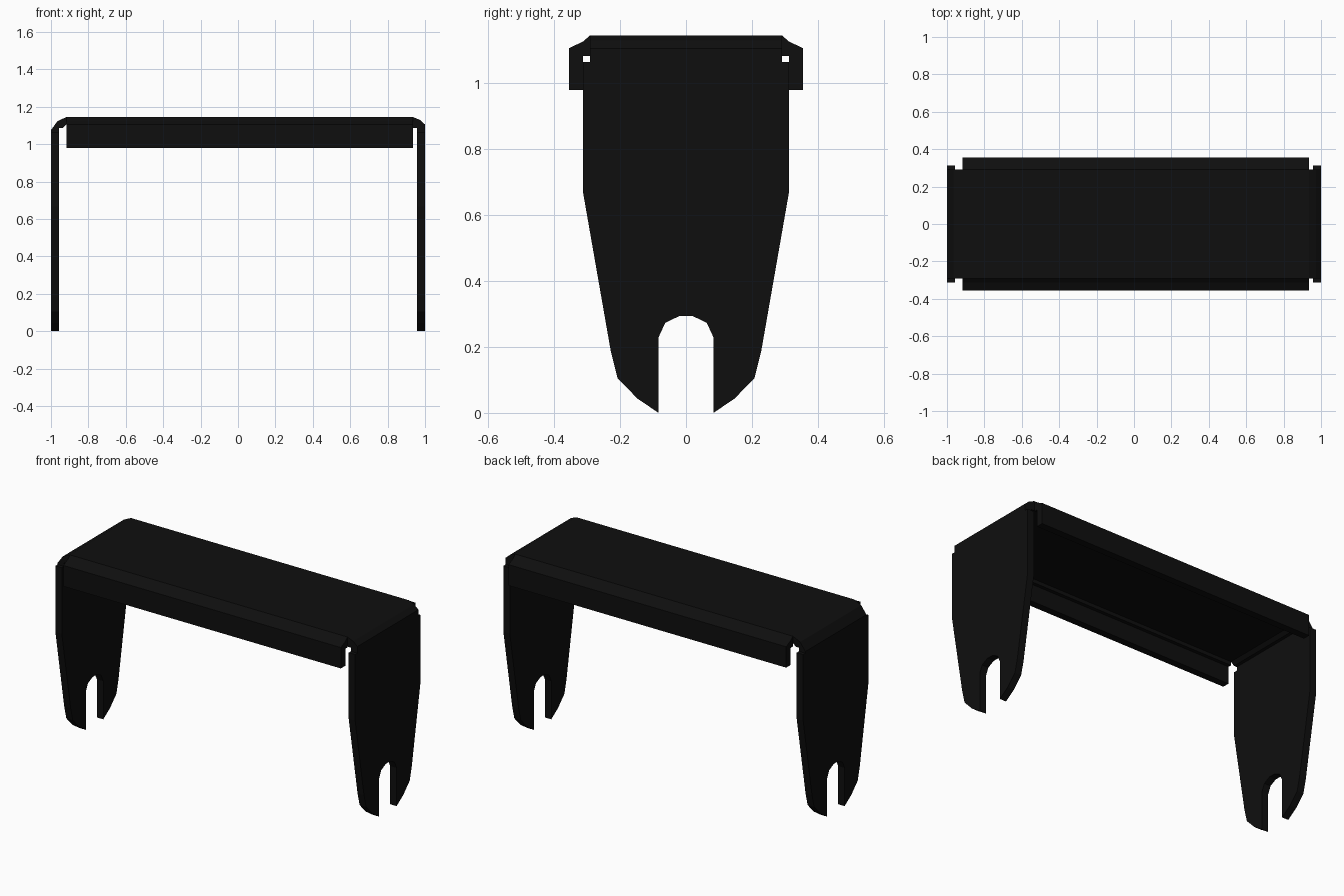
import bpy, bmesh
from mathutils import Vector

cube = bpy.data.objects.get("Cube")
if cube:
    bpy.data.objects.remove(cube, do_unlink=True)

# Black sheet metal
black = bpy.data.materials.new("black_metal")
black.use_nodes = True
colour = (0.0045, 0.0045, 0.0045, 1)
black.diffuse_color = colour
black.node_tree.nodes["Principled BSDF"].inputs["Base Color"].default_value = colour


def extrude_profile(name, profile, axis, start, end):
    """Extrude a 2D outline along x (points are y, z) or y (points are x, z)."""
    bm = bmesh.new()
    place = (lambda p: (start, p[0], p[1])) if axis == "x" else (lambda p: (p[0], start, p[1]))
    face = bm.faces.new([bm.verts.new(place(p)) for p in profile])
    moved = bmesh.ops.extrude_face_region(bm, geom=[face], use_keep_orig=True)["geom"]
    step = Vector((end - start, 0, 0)) if axis == "x" else Vector((0, end - start, 0))
    bmesh.ops.translate(bm, vec=step, verts=[g for g in moved if isinstance(g, bmesh.types.BMVert)])
    bmesh.ops.recalc_face_normals(bm, faces=bm.faces)
    mesh = bpy.data.meshes.new(name)
    bm.to_mesh(mesh)
    bm.free()
    mesh.materials.append(black)
    obj = bpy.data.objects.new(name, mesh)
    bpy.context.collection.objects.link(obj)
    return obj


# Tapered legs with an open slot at the foot
half = [(0.312, 1.065), (0.312, 0.667), (0.228, 0.186), (0.208, 0.106), (0.147, 0.043),
        (0.083, 0.0), (0.083, 0.23), (0.063, 0.273), (0.02, 0.294)]
leg = half + [(-y, z) for y, z in reversed(half)]
extrude_profile("left_leg", leg, "x", 0.957, 1.0)
extrude_profile("right_leg", leg, "x", -1.0, -0.957)

# Top plate with rounded bends down to both legs
top = [(-1.0, 1.065), (-1.0, 1.075), (-0.965, 1.123), (-0.917, 1.145),
       (0.935, 1.145), (0.972, 1.13), (1.0, 1.105), (1.0, 1.065),
       (0.957, 1.065), (0.957, 1.087), (0.937, 1.087), (0.928, 1.105),
       (-0.917, 1.105), (-0.937, 1.087), (-0.957, 1.087), (-0.957, 1.065)]
extrude_profile("top_plate", top, "y", -0.291, 0.291)

# Folded flanges along the front and back edges
flange = [(0.291, 1.145), (0.312, 1.127), (0.355, 1.106), (0.355, 0.98),
          (0.312, 0.98), (0.312, 1.083), (0.291, 1.083)]
for name, side in (("front_flange", -1), ("back_flange", 1)):
    extrude_profile(name, [(side * y, z) for y, z in flange], "x", -0.917, 0.935)
